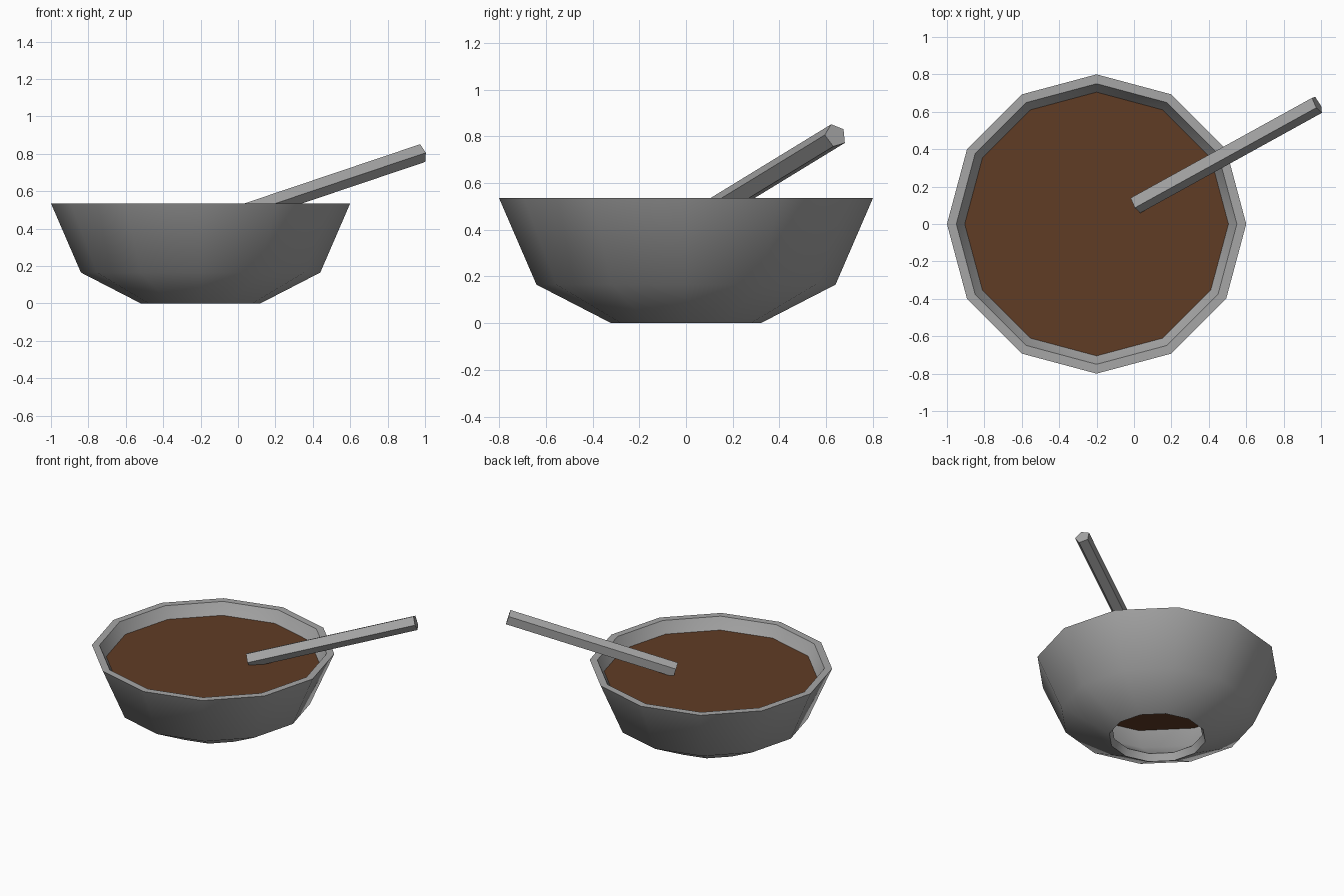
import bpy
import math
from mathutils import Vector

SIDES = 12
CENTRE = Vector((-0.2, 0, 0))

cube = bpy.data.objects.get("Cube")
if cube:
    bpy.data.objects.remove(cube, do_unlink=True)


def make_material(name, rgb):
    mat = bpy.data.materials.new(name)
    mat.use_nodes = True
    colour = (*rgb, 1)
    mat.diffuse_color = colour
    bsdf = mat.node_tree.nodes["Principled BSDF"]
    bsdf.inputs["Base Color"].default_value = colour
    bsdf.inputs["Roughness"].default_value = 0.8
    return mat


def make_object(name, verts, faces, mat):
    mesh = bpy.data.meshes.new(name)
    mesh.from_pydata(verts, [], faces)
    mesh.materials.append(mat)
    obj = bpy.data.objects.new(name, mesh)
    bpy.context.collection.objects.link(obj)
    return obj


def ring(radius, z):
    """Points of one horizontal ring around the bowl's axis."""
    step = math.tau / SIDES
    return [CENTRE + Vector((radius * math.cos(i * step), radius * math.sin(i * step), z))
            for i in range(SIDES)]


def bridge(a, b, sides):
    """Quads joining two rings of vertices."""
    return [(a * sides + i, a * sides + (i + 1) % sides,
             b * sides + (i + 1) % sides, b * sides + i) for i in range(sides)]


grey = make_material("grey", (0.38, 0.38, 0.38))
brown = make_material("brown", (0.118, 0.045, 0.018))

# Bowl: thick wall with an open bottom, profile as (radius, height)
profile = [(0.32, 0), (0.64, 0.165), (0.8, 0.535),
           (0.75, 0.535), (0.6, 0.265), (0.3, 0.05)]
verts = [p for r, z in profile for p in ring(r, z)]
faces = [f for k in range(len(profile))
         for f in bridge(k, (k + 1) % len(profile), SIDES)]
bowl = make_object("bowl", verts, faces, grey)
bpy.ops.object.select_all(action="DESELECT")
bowl.select_set(True)
bpy.context.view_layer.objects.active = bowl
bpy.ops.object.shade_smooth_by_angle(angle=math.radians(45))

# Soup: flat disc resting against the inner wall
make_object("soup", ring(0.705, 0.455), [tuple(range(SIDES))], brown)

# Spoon handle: five-sided rod leaning over the rim
low, high = Vector((0.01, 0.105, 0.476)), Vector((0.98, 0.64, 0.803))
axis = (high - low).normalized()
side = axis.cross(Vector((0, 0, 1))).normalized()
up = side.cross(axis)
rod = []
for end in (low, high):
    for i in range(5):
        a = math.radians(3 + 72 * i)
        rod.append(end + 0.052 * (side * math.cos(a) + up * math.sin(a)))
rod_faces = [f[::-1] for f in bridge(0, 1, 5)] + [tuple(range(5)), tuple(range(9, 4, -1))]
handle = make_object("spoon_handle", rod, rod_faces, grey)

# Point the rod's faces outward
middle = (low + high) / 2
for poly in handle.data.polygons:
    if poly.normal.dot(poly.center - middle) < 0:
        poly.flip()
handle.data.update()
